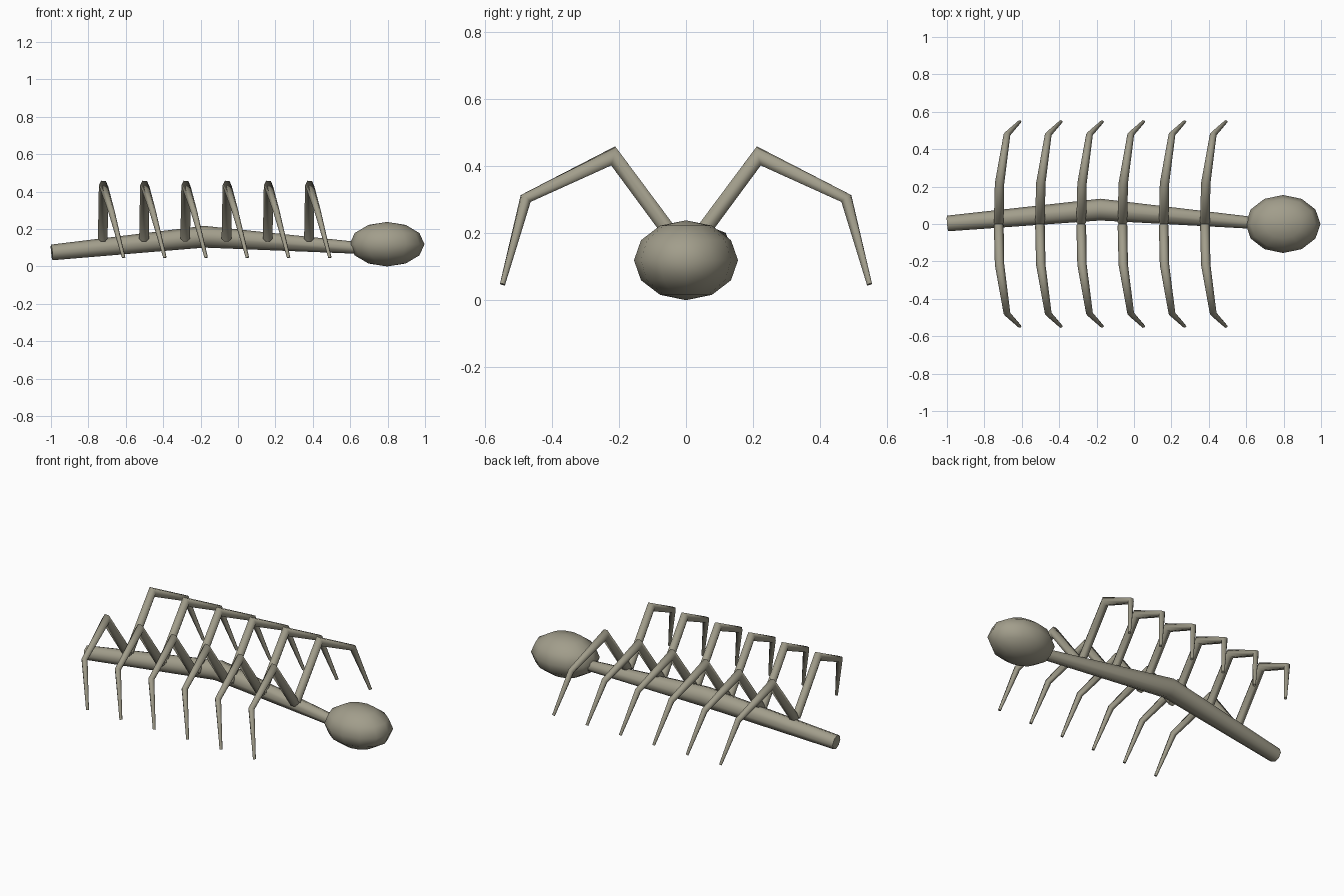
import bpy, bmesh, math
from mathutils import Vector

if "Cube" in bpy.data.objects:
    bpy.data.objects.remove(bpy.data.objects["Cube"])

# Olive grey shell colour
shell = bpy.data.materials.new("shell")
shell.diffuse_color = (0.36, 0.34, 0.26, 1)
shell.use_nodes = True
shell.node_tree.nodes["Principled BSDF"].inputs["Base Color"].default_value = shell.diffuse_color


def finish(obj, angle):
    obj.data.materials.append(shell)
    bpy.ops.object.select_all(action='DESELECT')
    obj.select_set(True)
    bpy.context.view_layer.objects.active = obj
    bpy.ops.object.shade_smooth_by_angle(angle=math.radians(angle))


def tube(name, points, radii, sides, ref):
    """Tapered tube along a polyline with mitred joints; ref gives a ring corner direction."""
    pts = [Vector(p) for p in points]
    dirs = [(b - a).normalized() for a, b in zip(pts, pts[1:])]
    bm = bmesh.new()
    rings = []
    for i, (p, r) in enumerate(zip(pts, radii)):
        d0, d1 = dirs[max(i - 1, 0)], dirs[min(i, len(dirs) - 1)]
        normal = (d0 + d1).normalized()
        ref_v = Vector(ref)
        u = (ref_v - d0 * ref_v.dot(d0)).normalized()
        v = d0.cross(u)
        ring = []
        for k in range(sides):
            a = 2 * math.pi * k / sides
            off = (u * math.cos(a) + v * math.sin(a)) * r
            off -= d0 * (off.dot(normal) / d0.dot(normal))  # slide onto mitre plane
            ring.append(bm.verts.new(p + off))
        rings.append(ring)
    for a, b in zip(rings, rings[1:]):
        for k in range(sides):
            n = (k + 1) % sides
            bm.faces.new((a[k], a[n], b[n], b[k]))
    bm.faces.new(rings[0][::-1])
    bm.faces.new(rings[-1])
    bmesh.ops.recalc_face_normals(bm, faces=bm.faces)
    mesh = bpy.data.meshes.new(name)
    bm.to_mesh(mesh)
    bm.free()
    obj = bpy.data.objects.new(name, mesh)
    bpy.context.collection.objects.link(obj)
    return obj


# Body: gently bent trunk
body = tube("body", [(-0.996, 0.003, 0.075), (-0.18, 0.077, 0.159), (0.66, 0.004, 0.098)],
            [0.042, 0.058, 0.031], 8, (0, 0, 1))
finish(body, 60)

# Head: low-poly ellipsoid
bpy.ops.mesh.primitive_uv_sphere_add(segments=12, ring_count=6, radius=1, location=(0.797, 0, 0.119))
head = bpy.context.object
head.name = "head"
head.scale = (0.2, 0.155, 0.119)
bpy.ops.object.transform_apply(location=False, rotation=False, scale=True)
finish(head, 60)

# Legs: six mirrored pairs, three segments each
leg_path = [(0, 0.008, 0.148), (0.004, 0.217, 0.43), (0.044, 0.478, 0.303), (0.112, 0.547, 0.047)]
leg_radii = [0.026, 0.025, 0.018, 0.009]
for i in range(6):
    x = -0.723 + 0.2205 * i
    for side, s in (("left", 1), ("right", -1)):
        leg = tube(f"{side}_leg_{i + 1}", [(x + px, s * py, pz) for px, py, pz in leg_path],
                   leg_radii, 6, (1, 0, 0))
        finish(leg, 62)
